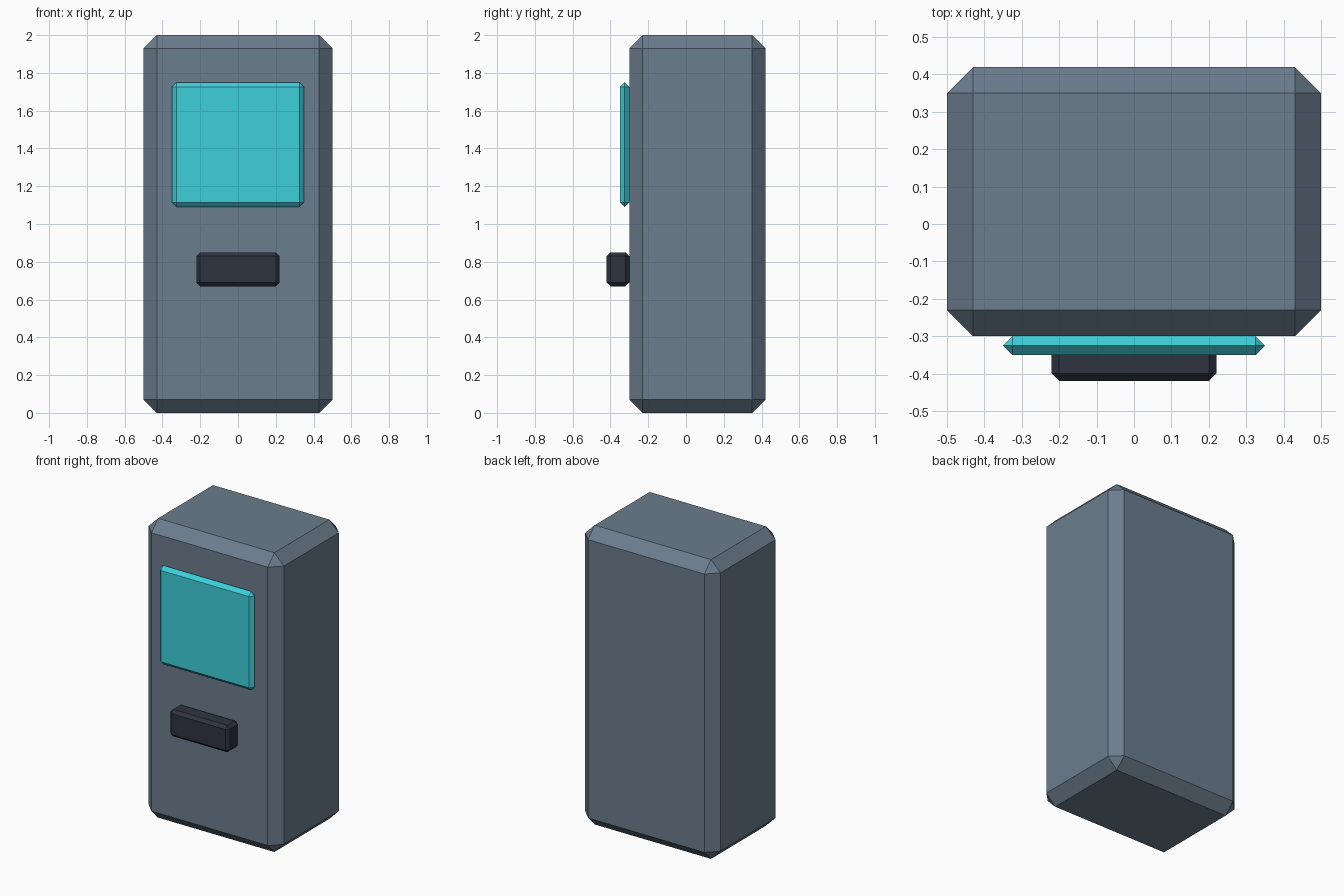
import bpy
import bmesh
from mathutils import Vector

if "Cube" in bpy.data.objects:
    bpy.data.objects.remove(bpy.data.objects["Cube"])


def chamfered_box(name, low, high, chamfer, color):
    """Box between two corners with a single flat chamfer on every edge."""
    low, high = Vector(low), Vector(high)
    size, centre = high - low, (low + high) / 2
    bm = bmesh.new()
    bmesh.ops.create_cube(bm, size=1)
    bmesh.ops.scale(bm, vec=size, verts=bm.verts)
    bmesh.ops.bevel(bm, geom=bm.edges[:], offset=chamfer, segments=1,
                    affect='EDGES', clamp_overlap=True)
    mesh = bpy.data.meshes.new(name)
    bm.to_mesh(mesh)
    bm.free()
    mat = bpy.data.materials.new(name + "_color")
    mat.diffuse_color = (*color, 1)
    mat.use_nodes = True
    mat.node_tree.nodes["Principled BSDF"].inputs["Base Color"].default_value = mat.diffuse_color
    mesh.materials.append(mat)
    obj = bpy.data.objects.new(name, mesh)
    obj.location = centre
    bpy.context.collection.objects.link(obj)
    return obj


# Main cabinet
chamfered_box("cabinet", (-0.5, -0.30, 0), (0.5, 0.42, 2), 0.07,
              (0.147, 0.205, 0.266))
# Display panel, chamfered to a point at its rim
chamfered_box("screen", (-0.35, -0.35, 1.09), (0.35, -0.30, 1.75), 0.0249,
              (0.047, 0.631, 0.701))
# Projecting tray below the screen
chamfered_box("tray", (-0.22, -0.42, 0.67), (0.22, -0.30, 0.85), 0.02,
              (0.028, 0.034, 0.051))
